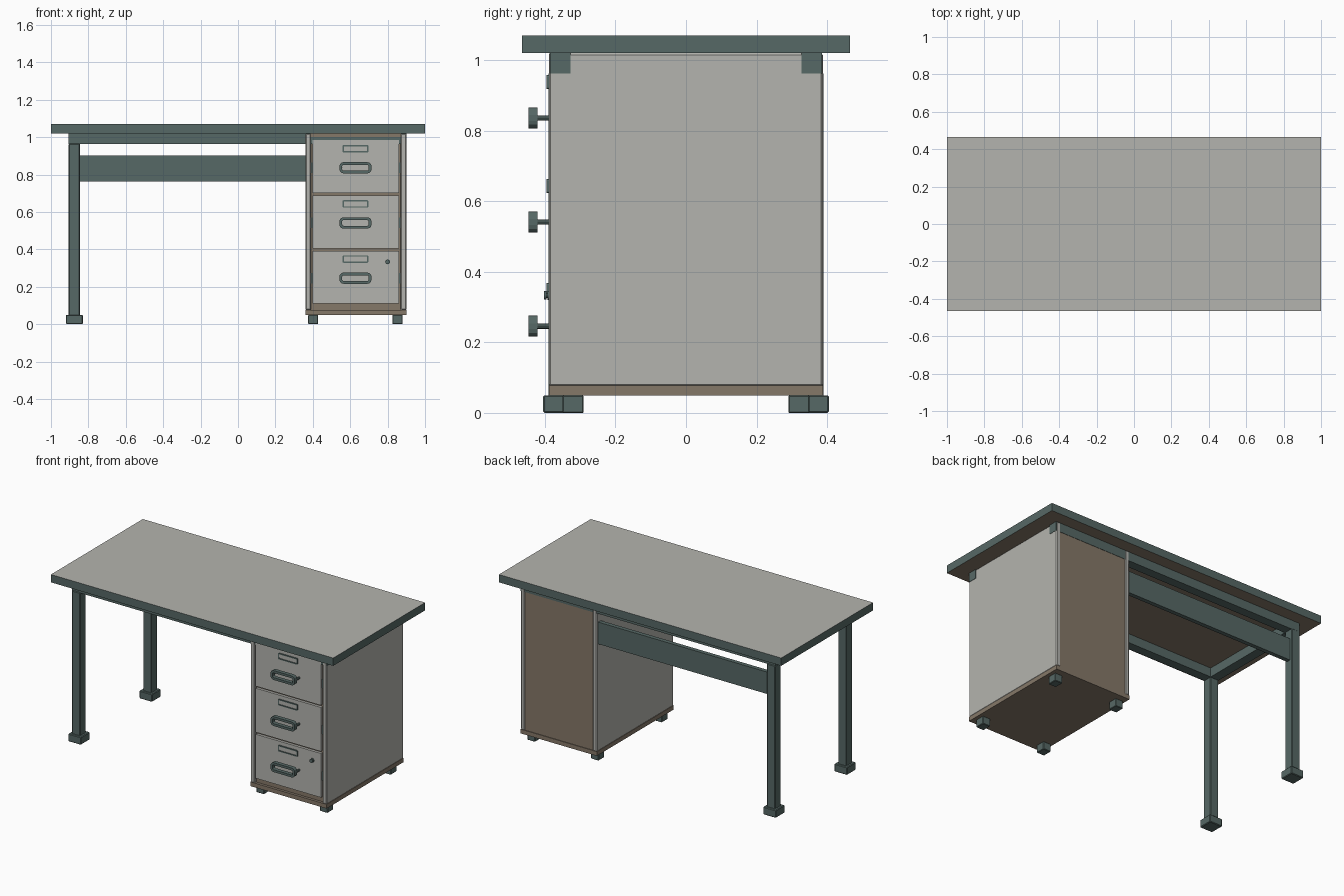
import bpy, bmesh, math
from mathutils import Matrix

if "Cube" in bpy.data.objects:
    bpy.data.objects.remove(bpy.data.objects["Cube"])


def mat(name, rgb):
    m = bpy.data.materials.new(name)
    m.diffuse_color = (*rgb, 1)
    m.use_nodes = True
    m.node_tree.nodes["Principled BSDF"].inputs["Base Color"].default_value = m.diffuse_color
    return m


LIGHT = mat("light grey", (0.455, 0.455, 0.425))
GREEN = mat("dark grey green", (0.094, 0.140, 0.132))
BROWN = mat("brown", (0.235, 0.188, 0.140))


def finish(name, bm, *mats):
    bmesh.ops.recalc_face_normals(bm, faces=bm.faces[:])
    me = bpy.data.meshes.new(name)
    bm.to_mesh(me)
    bm.free()
    for m in mats:
        me.materials.append(m)
    ob = bpy.data.objects.new(name, me)
    bpy.context.collection.objects.link(ob)
    return ob


def box(name, x, y, z, m, bevel=0):
    """Box from (min, max) pairs, with an optional small edge chamfer."""
    bm = bmesh.new()
    bmesh.ops.create_cube(bm, size=1)
    for v in bm.verts:
        for i, (a, b) in enumerate((x, y, z)):
            v.co[i] = a if v.co[i] < 0 else b
    if bevel:
        bmesh.ops.bevel(bm, geom=bm.edges[:], offset=bevel, segments=1, affect='EDGES')
    return finish(name, bm, m)


def rod(name, x, z, r, y0, y1, m, sides=12):
    """Cylinder running along y."""
    bm = bmesh.new()
    bmesh.ops.create_cone(bm, cap_ends=True, segments=sides, radius1=r, radius2=r,
                          depth=y1 - y0, matrix=Matrix.Translation((x, (y0 + y1) / 2, z))
                          @ Matrix.Rotation(math.pi / 2, 4, 'X'))
    return finish(name, bm, m)


def rounded(cx, cz, w, h, r, seg=3):
    pts = []
    for q, (sx, sz) in enumerate(((1, 1), (-1, 1), (-1, -1), (1, -1))):
        for k in range(seg + 1):
            a = (q + k / seg) * math.pi / 2
            pts.append((cx + sx * (w / 2 - r) + r * math.cos(a),
                        cz + sz * (h / 2 - r) + r * math.sin(a)))
    return pts


def ring(name, cx, cz, w, h, t, r, y0, y1, m):
    """Rounded rectangular frame of bar width t."""
    bm = bmesh.new()
    outer = rounded(cx, cz, w, h, r)
    inner = rounded(cx, cz, w - 2 * t, h - 2 * t, max(r - t, 0.003))
    loops = [[bm.verts.new((px, y, pz)) for px, pz in pts]
             for pts, y in ((outer, y0), (outer, y1), (inner, y1), (inner, y0))]
    n = len(outer)
    for a in range(4):
        A, B = loops[a], loops[(a + 1) % 4]
        for i in range(n):
            j = (i + 1) % n
            bm.faces.new((A[i], A[j], B[j], B[i]))
    return finish(name, bm, m)


# Table top: light surface, green rim, brown underside
top = box("table_top", (-1, 1), (-0.465, 0.465), (1.02, 1.07), GREEN)
top.data.materials.append(LIGHT)
top.data.materials.append(BROWN)
for p in top.data.polygons:
    p.material_index = 1 if p.normal.z > 0.5 else 2 if p.normal.z < -0.5 else 0

# Steel frame: long beams, cross beam, legs and feet
for s, side in ((-1, "front"), (1, "back")):
    y = sorted((s * 0.328, s * 0.386))
    box(side + "_beam", (-0.905, 0.902), y, (0.962, 1.02), GREEN)
    box(side + "_leg", (-0.905, -0.845), (s * 0.36 - 0.03, s * 0.36 + 0.03),
        (0.045, 0.965), GREEN, 0.004)
    box(side + "_leg_foot", (-0.92, -0.83), (s * 0.36 - 0.045, s * 0.36 + 0.045),
        (0, 0.05), GREEN, 0.004)
    for x, end in ((0.402, "left"), (0.852, "right")):
        box(f"cabinet_foot_{side}_{end}", (x - 0.027, x + 0.027),
            (s * 0.32 - 0.03, s * 0.32 + 0.03), (0, 0.05), GREEN, 0.003)
box("cross_beam", (-0.905, -0.845), (-0.33, 0.33), (0.962, 1.02), GREEN)
box("modesty_panel", (-0.85, 0.362), (0.348, 0.375), (0.762, 0.902), GREEN)

# Cabinet carcass
box("cabinet_left_side", (0.36, 0.39), (-0.389, 0.388), (0.075, 1.02), LIGHT, 0.005)
box("cabinet_right_side", (0.87, 0.90), (-0.389, 0.388), (0.075, 1.02), LIGHT, 0.005)
box("cabinet_base", (0.36, 0.90), (-0.389, 0.388), (0.05, 0.077), BROWN)
box("cabinet_core", (0.388, 0.872), (-0.372, 0.384), (0.07, 1.019), BROWN)
box("cabinet_top_rail", (0.388, 0.872), (-0.388, -0.36), (1.0, 1.019), BROWN)

# Drawers with runners, label holders and pull handles
for i, (z0, z1) in enumerate(((0.11, 0.392), (0.405, 0.687), (0.70, 0.984))):
    n = f"drawer_{i + 1}_"
    box(n + "front", (0.398, 0.86), (-0.389, -0.365), (z0, z1), LIGHT)
    hz, lz, cx = z0 + 0.136, z0 + 0.238, 0.628
    for k, x in enumerate((0.389, 0.861)):
        box(n + f"runner_{k + 1}", (x, x + 0.01), (-0.38, -0.36),
            (hz - 0.028, hz + 0.028), GREEN)
    ring(n + "label_holder", cx, lz, 0.138, 0.04, 0.007, 0.006, -0.395, -0.385, GREEN)
    box(n + "label", (cx - 0.063, cx + 0.063), (-0.391, -0.386),
        (lz - 0.014, lz + 0.014), LIGHT)
    ring(n + "handle", cx, hz, 0.172, 0.06, 0.015, 0.022, -0.446, -0.421, GREEN)
    for k, dx in enumerate((-0.078, 0.078)):
        rod(n + f"handle_post_{k + 1}", cx + dx, hz, 0.0075, -0.425, -0.385, GREEN, 8)

# Lock on the bottom drawer
rod("lock_plate", 0.80, 0.333, 0.013, -0.393, -0.385, GREEN)
rod("lock_stem", 0.80, 0.333, 0.007, -0.398, -0.39, GREEN)
rod("lock_knob", 0.80, 0.333, 0.012, -0.403, -0.396, GREEN)
